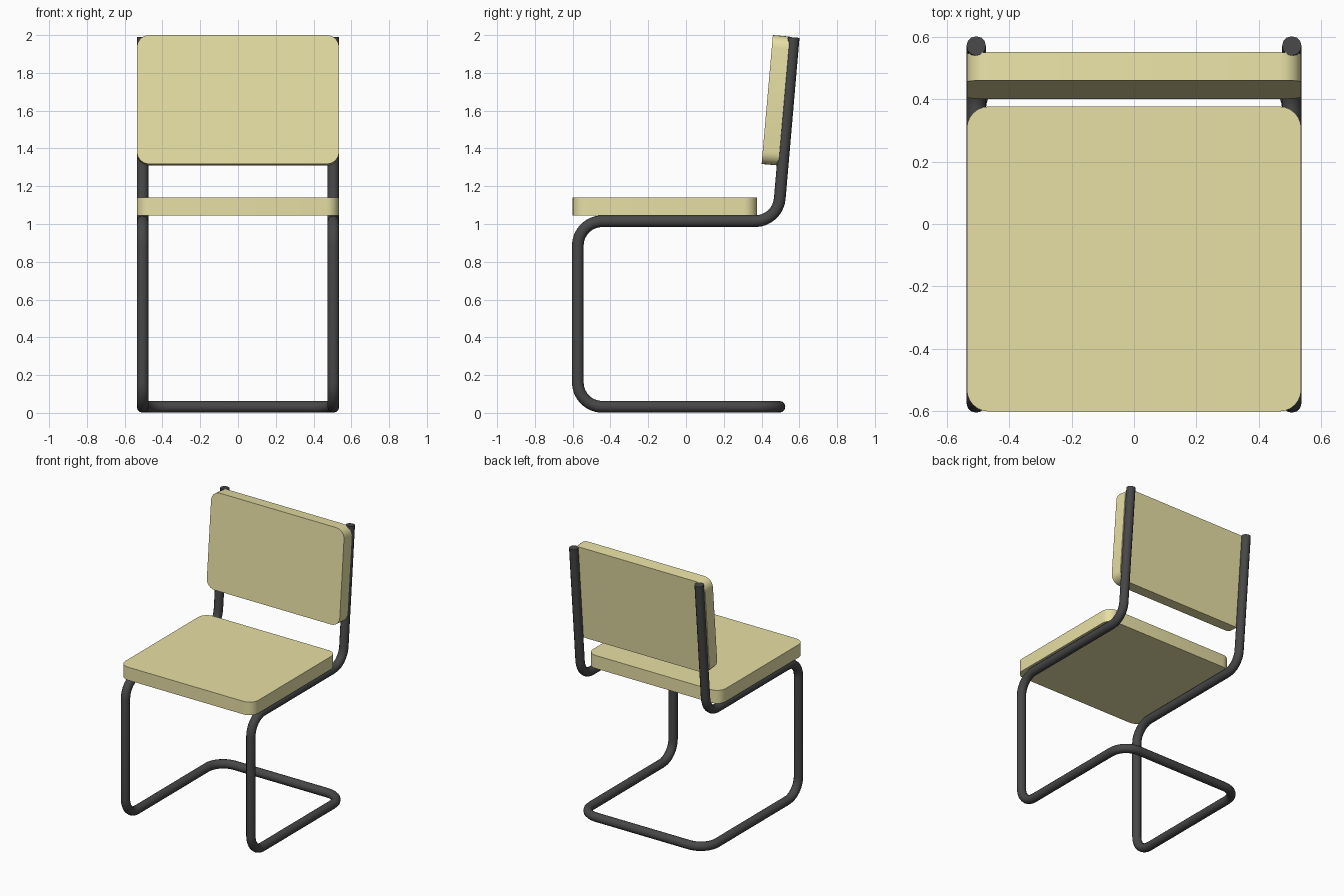
import bpy, bmesh
from math import radians, pi, sin, cos, tan
from mathutils import Vector

if "Cube" in bpy.data.objects:
    bpy.data.objects.remove(bpy.data.objects["Cube"])


def material(name, color):
    mat = bpy.data.materials.new(name)
    mat.use_nodes = True
    mat.diffuse_color = color
    mat.node_tree.nodes["Principled BSDF"].inputs["Base Color"].default_value = color
    return mat


cream = material("cream upholstery", (0.81, 0.75, 0.38, 1))
charcoal = material("charcoal tube", (0.063, 0.063, 0.063, 1))


def smooth(obj, angle):
    bpy.ops.object.select_all(action="DESELECT")
    obj.select_set(True)
    bpy.context.view_layer.objects.active = obj
    bpy.ops.object.shade_smooth_by_angle(angle=radians(angle))


def cushion(name, width, depth, thick, radius, location, tilt=0):
    """Slab with rounded corners, centred on its location."""
    bm = bmesh.new()
    ring = []
    for i, (sx, sy) in enumerate([(1, 1), (-1, 1), (-1, -1), (1, -1)]):
        for step in range(7):
            a = i * pi / 2 + step * pi / 12
            ring.append(bm.verts.new((sx * (width / 2 - radius) + radius * cos(a),
                                      sy * (depth / 2 - radius) + radius * sin(a),
                                      -thick / 2)))
    base = bm.faces.new(ring)
    top = bmesh.ops.extrude_face_region(bm, geom=[base])["geom"]
    bmesh.ops.translate(bm, vec=(0, 0, thick),
                        verts=[v for v in top if isinstance(v, bmesh.types.BMVert)])
    bmesh.ops.recalc_face_normals(bm, faces=bm.faces)
    mesh = bpy.data.meshes.new(name)
    bm.to_mesh(mesh)
    bm.free()
    mesh.materials.append(cream)
    obj = bpy.data.objects.new(name, mesh)
    bpy.context.collection.objects.link(obj)
    obj.location = location
    obj.rotation_euler.x = radians(tilt)
    smooth(obj, 35)


def fillet(points, radius, steps=8):
    """Replace every inner corner of a path with an arc."""
    path = [points[0]]
    for before, corner, after in zip(points, points[1:], points[2:]):
        a, b = (before - corner).normalized(), (after - corner).normalized()
        half = a.angle(b) / 2
        centre = corner + (a + b).normalized() * radius / sin(half)
        start = (corner + a * radius / tan(half) - centre).normalized()
        end = (corner + b * radius / tan(half) - centre).normalized()
        path += [centre + radius * start.slerp(end, i / steps) for i in range(steps + 1)]
    return path + [points[-1]]


# One continuous bent tube: back upright, seat rail, front leg, floor loop
side = [Vector(p) for p in [(0.505, 0.57, 1.988), (0.505, 0.486, 1.015),
                            (0.505, -0.573, 1.015), (0.505, -0.573, 0.032),
                            (0.505, 0.495, 0.032)]]
mirrored = [Vector((-p.x, p.y, p.z)) for p in reversed(side)]
path = fillet(side + mirrored, 0.13)
curve = bpy.data.curves.new("tube_frame", "CURVE")
curve.dimensions = "3D"
curve.bevel_depth = 0.031
curve.bevel_resolution = 4
curve.use_fill_caps = True
spline = curve.splines.new("POLY")
spline.points.add(len(path) - 1)
for point, co in zip(spline.points, path):
    point.co = (*co, 1)
curve.materials.append(charcoal)
frame = bpy.data.objects.new("tube_frame", curve)
bpy.context.collection.objects.link(frame)
bpy.ops.object.select_all(action="DESELECT")
frame.select_set(True)
bpy.context.view_layer.objects.active = frame
bpy.ops.object.convert(target="MESH")
smooth(bpy.context.object, 50)

# Seat pad and tilted back pad
cushion("seat", 1.07, 0.976, 0.095, 0.07, (0, -0.112, 1.0925))
cushion("backrest", 1.07, 0.685, 0.09, 0.065, (0, 0.475, 1.655), 85)
